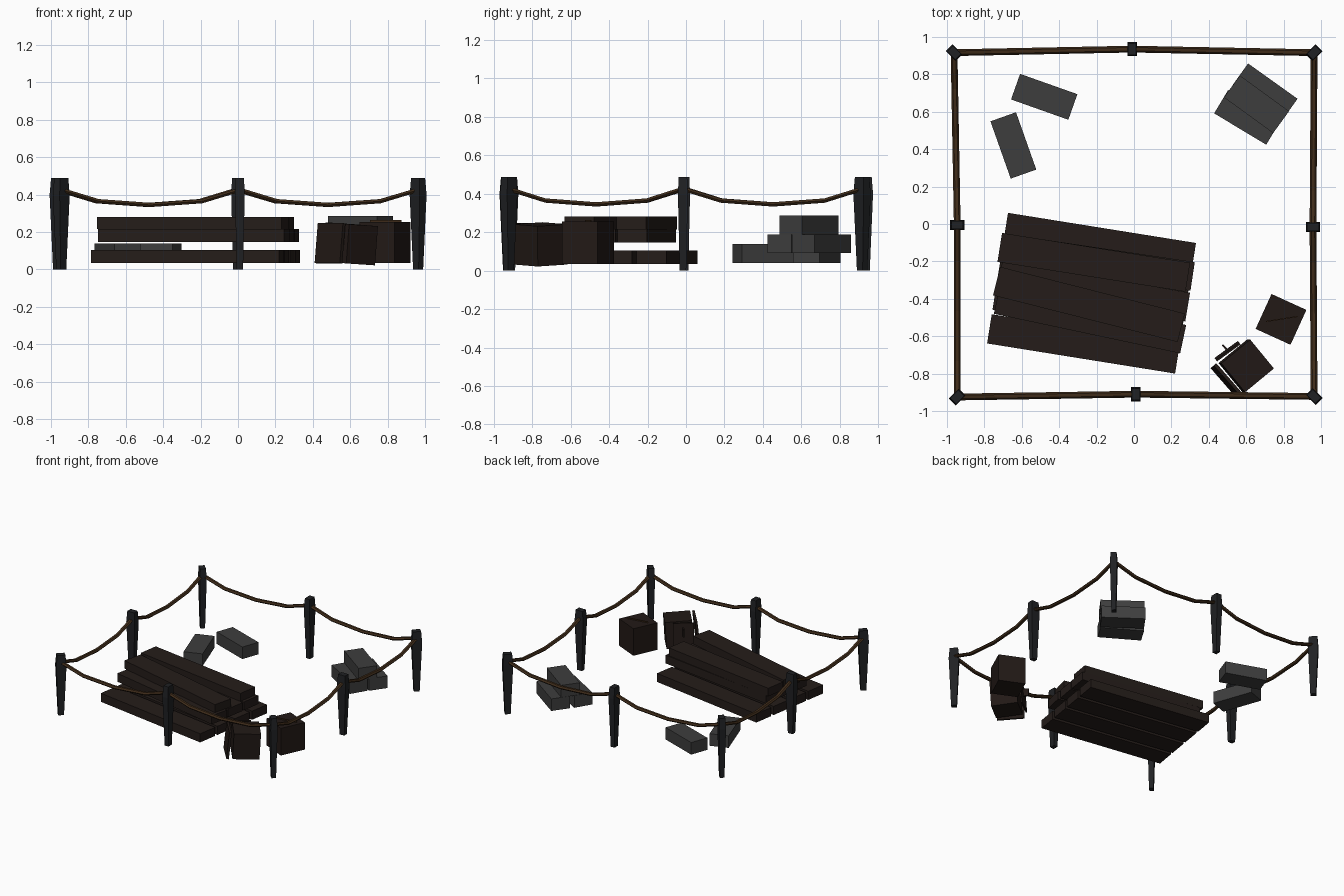
import bpy, bmesh, math
from mathutils import Vector, Matrix, Euler

if "Cube" in bpy.data.objects:
    bpy.data.objects.remove(bpy.data.objects["Cube"])


def material(name, rgb):
    m = bpy.data.materials.new(name)
    m.diffuse_color = (*rgb, 1)
    m.use_nodes = True
    m.node_tree.nodes["Principled BSDF"].inputs["Base Color"].default_value = m.diffuse_color
    return m


WOOD = material("dark_wood", (.018, .012, .010))
CRATE = material("crate_wood", (.016, .010, .008))
ROPE = material("rope_brown", (.050, .025, .010))
POST = material("post_black", (.014, .015, .017))
STONE = material("grey_stone", (.048, .048, .048))


def finish(name, bm, mat):
    bmesh.ops.recalc_face_normals(bm, faces=bm.faces)
    me = bpy.data.meshes.new(name)
    bm.to_mesh(me)
    bm.free()
    me.materials.append(mat)
    ob = bpy.data.objects.new(name, me)
    bpy.context.collection.objects.link(ob)
    return ob


def box(name, centre, size, yaw, mat, pitch=0, roll=0):
    bm = bmesh.new()
    bmesh.ops.create_cube(bm, size=1)
    rot = Euler([math.radians(a) for a in (roll, pitch, yaw)]).to_matrix().to_4x4()
    bm.transform(Matrix.Translation(centre) @ rot @ Matrix.Diagonal((*size, 1)))
    return finish(name, bm, mat)


def loft(name, rings, mat):
    bm = bmesh.new()
    loops = [[bm.verts.new(p) for p in r] for r in rings]
    n = len(loops[0])
    for a, b in zip(loops, loops[1:]):
        for i in range(n):
            j = (i + 1) % n
            bm.faces.new((a[i], a[j], b[j], b[i]))
    bm.faces.new(loops[0])
    bm.faces.new(loops[-1])
    return finish(name, bm, mat)


# Fence posts: flared near the top, long side facing outward
posts = [(-.945, -.925), (.01, -.91), (.963, -.922), (.957, -.016),
         (.963, .916), (-.01, .935), (-.962, .916), (-.945, -.005)]
for i, (x, y) in enumerate(posts):
    a = math.radians(-135 + 45 * i)
    out, side = Vector((math.cos(a), math.sin(a), 0)), Vector((-math.sin(a), math.cos(a), 0))
    rings = []
    for z, depth, width in ((0, .042, .034), (.40, .076, .052), (.488, .062, .044)):
        c = Vector((x, y, z))
        rings.append([c + out * depth / 2 * u + side * width / 2 * v
                      for u, v in ((-1, -1), (1, -1), (1, 1), (-1, 1))])
    loft(f"post_{i}", rings, POST)

# Sagging ropes between neighbouring posts
for i in range(8):
    p, q = Vector((*posts[i], 0)), Vector((*posts[(i + 1) % 8], 0))
    d = (q - p).normalized()
    side = Vector((-d.y, d.x, 0))
    rings = []
    for t, z in ((.02, .42), (.21, .365), (.5, .345), (.79, .365), (.98, .42)):
        c = p.lerp(q, t) + Vector((0, 0, z))
        rings.append([c + side * .018 * math.cos(k * math.pi / 3)
                      + Vector((0, 0, .013 * math.sin(k * math.pi / 3))) for k in range(6)])
    loft(f"rope_{i}", rings, ROPE)

# Plank stack: four at the bottom, three in the middle, two on top
th = math.radians(-9.1)
for i in range(4):
    o = (i - 1.5) * .183
    box(f"bottom_plank_{i}", (-.227 - o * math.sin(th), -.37 + o * math.cos(th), .07),
        (1.018, .158, .07), -9.1, WOOD)
for i, (x, y, yaw) in enumerate(((-.19, -.205, -8.5), (-.215, -.36, -9.5), (-.235, -.51, -12))):
    box(f"middle_plank_{i}", (x, y, .182), (1.018, .155, .068), yaw, WOOD)
for i, (x, y, yaw) in enumerate(((-.215, -.205, -9), (-.241, -.43, -14.2))):
    box(f"top_plank_{i}", (x, y, .248), (1.018, .157, .066), yaw, WOOD)

# Stone blocks: two loose, three stacked
for i, (x, y, z, yaw) in enumerate(((-.48, .68, .09, -19.5), (-.645, .42, .09, -70.5),
                                    (.70, .705, .14, -35.5), (.605, .57, .14, -31),
                                    (.655, .64, .237, -36))):
    box(f"stone_block_{i}", (x, y, z), (.325, .145, .098), yaw, STONE)

# Closed crate with a splinter on its lid
box("crate_closed", (.786, -.51, .145), (.205, .205, .22), -24.5, CRATE)
box("lid_splinter", (.79, -.508, .259), (.17, .006, .01), 9, ROPE)

# Tilted crate with a loose side board and a thin broken panel
box("crate_tilted", (.60, -.758, .137), (.20, .20, .21), 39.5, CRATE, pitch=3, roll=3)
box("loose_board", (.492, -.835, .14), (.018, .205, .215), 41, CRATE, pitch=6)
box("broken_panel", (.50, -.68, .15), (.155, .01, .19), 36, CRATE, roll=4)
box("broken_splinter", (.49, -.665, .18), (.05, .01, .06), -48, CRATE)
